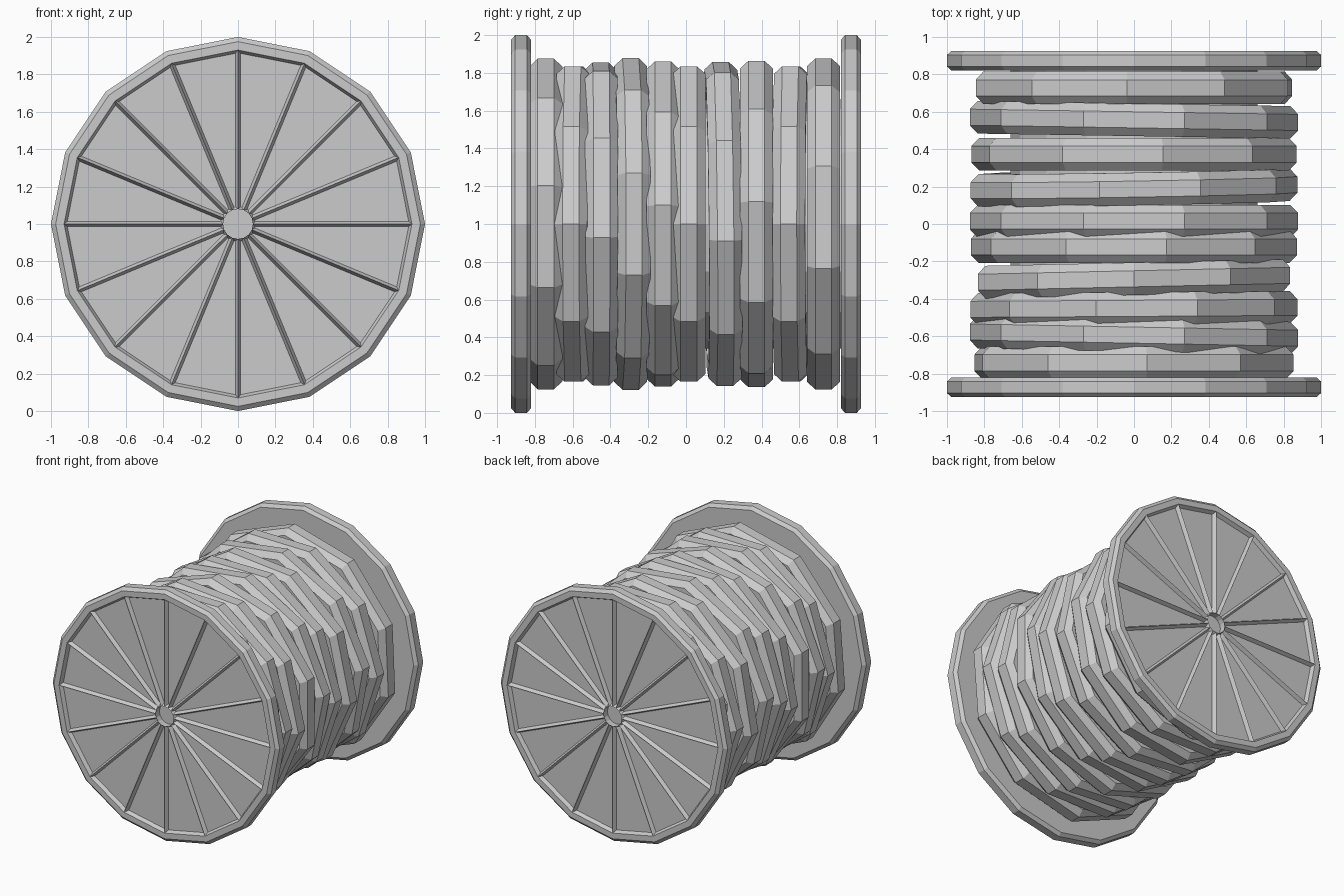
import bpy, bmesh
from math import sin, cos, pi, radians

if "Cube" in bpy.data.objects:
    bpy.data.objects.remove(bpy.data.objects["Cube"])


def loop(bm, n, r, y, phase=0.0):
    """Ring of n vertices around the y axis, centred at z = 1."""
    return [bm.verts.new((r * cos(phase + 2 * pi * i / n), y,
                          1 + r * sin(phase + 2 * pi * i / n))) for i in range(n)]


def bridge(bm, a, b):
    n = len(a)
    return [bm.faces.new((a[i], a[(i + 1) % n], b[(i + 1) % n], b[i])) for i in range(n)]


def finish(bm, name):
    bmesh.ops.recalc_face_normals(bm, faces=bm.faces)
    me = bpy.data.meshes.new(name)
    bm.to_mesh(me)
    bm.free()
    ob = bpy.data.objects.new(name, me)
    bpy.context.collection.objects.link(ob)
    return ob


# End flanges: chamfered 16-sided discs with recessed wedge panels and hub
def flange(name, s):
    bm = bmesh.new()
    profile = [(0.975, 0.82), (1.0, 0.842), (1.0, 0.904), (0.975, 0.926),
               (0.93, 0.926), (0.08, 0.926), (0.08, 0.876)]
    rings = [loop(bm, 16, r, s * y) for r, y in profile]
    bands = [bridge(bm, a, b) for a, b in zip(rings, rings[1:])]
    bm.faces.new(rings[0])
    bm.faces.new(rings[-1])
    bmesh.ops.recalc_face_normals(bm, faces=bm.faces)
    bmesh.ops.inset_individual(bm, faces=bands[4], thickness=0.0145,
                               depth=-0.03, use_even_offset=True)
    finish(bm, name)


flange("front_flange", -1)
flange("back_flange", 1)

# Central drum hidden under the cable
bm = bmesh.new()
a, b = loop(bm, 16, 0.66, -0.83), loop(bm, 16, 0.66, 0.83)
bridge(bm, a, b)
bm.faces.new(a)
bm.faces.new(b)
finish(bm, "core_drum")

# Cable turn cross-section: (inward offset from outer radius, y offset)
SECTION = [(0, -0.043), (0, 0.043), (0.042, 0.087), (0.128, 0.087),
           (0.17, 0.043), (0.17, -0.043), (0.128, -0.087), (0.042, -0.087)]

# Cable turns: y position, rotation in degrees, tilt along x, tilt along z
TURNS = [(-0.742, 13.5, 0, 0), (-0.594, 0, -0.019, 0), (-0.451, -4.7, 0.006, 0),
         (-0.293, 18, 0.022, 0), (-0.122, 6.5, 0, 0), (0.015, 0, 0, 0),
         (0.195, -5.8, 0.017, -0.010), (0.373, 7.8, 0, 0),
         (0.557, 0, -0.016, 0), (0.728, 20.5, 0, 0)]

for k, (y0, rot, tx, tz) in enumerate(TURNS):
    bm = bmesh.new()
    rings = [loop(bm, 10, 0.878 - d, y0 + dy, radians(rot)) for d, dy in SECTION]
    for a, b in zip(rings, rings[1:] + rings[:1]):
        bridge(bm, a, b)
    for v in bm.verts:
        v.co.y += tx * v.co.x + tz * (v.co.z - 1)
    finish(bm, f"cable_turn_{k + 1}")
